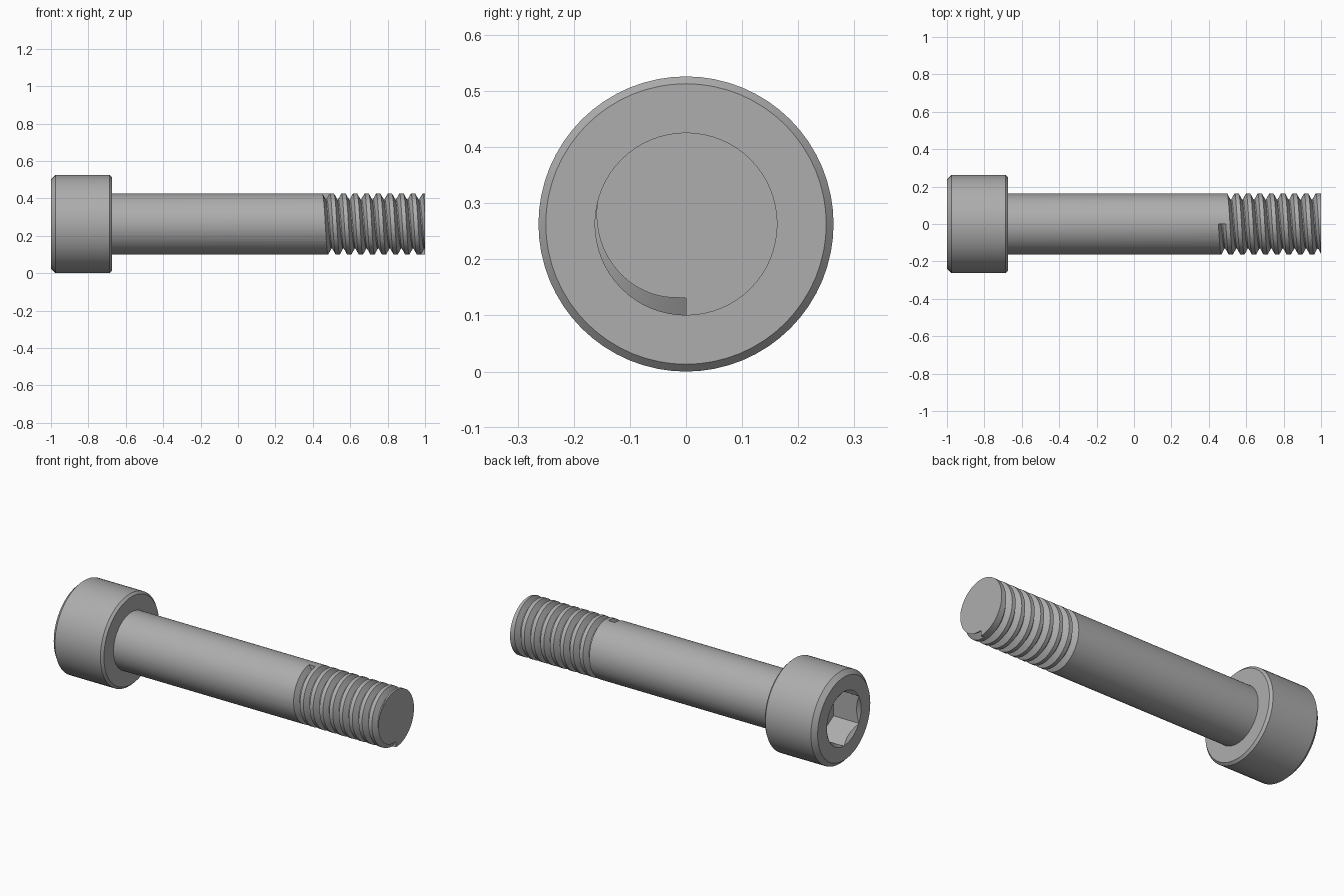
import bpy, bmesh, math
from mathutils import Vector

if "Cube" in bpy.data.objects:
    bpy.data.objects.remove(bpy.data.objects["Cube"])

AXIS_Z = 0.263        # height of the screw axis
SEG = 64              # sides of the round parts
SHANK_R = 0.163
PITCH = 0.062
TURNS = 8.5

steel = bpy.data.materials.new("grey steel")
steel.use_nodes = True
steel.diffuse_color = (0.42, 0.42, 0.42, 1)
steel.node_tree.nodes["Principled BSDF"].inputs["Base Color"].default_value = (0.42, 0.42, 0.42, 1)


def ring_point(x, r, a):
    """Point around the screw axis; angle 0 is up, growing towards the front."""
    return Vector((x, -r * math.sin(a), AXIS_Z + r * math.cos(a)))


def loft(name, rings, closed_ends=True):
    """Skin a list of equal-length point rings and cap both ends."""
    bm = bmesh.new()
    loops = [[bm.verts.new(p) for p in ring] for ring in rings]
    n = len(loops[0])
    for a, b in zip(loops, loops[1:]):
        for i in range(n):
            j = (i + 1) % n
            bm.faces.new((a[i], a[j], b[j], b[i]))
    if closed_ends:
        bm.faces.new(loops[0])
        bm.faces.new(loops[-1])
    bmesh.ops.recalc_face_normals(bm, faces=bm.faces)
    mesh = bpy.data.meshes.new(name)
    bm.to_mesh(mesh)
    bm.free()
    ob = bpy.data.objects.new(name, mesh)
    bpy.context.collection.objects.link(ob)
    mesh.materials.append(steel)
    return ob


def lathe(name, profile, seg=SEG):
    return loft(name, [[ring_point(x, r, 2 * math.pi * i / seg) for i in range(seg)]
                       for x, r in profile])


def cut(ob, cutter):
    """Subtract the cutter, then discard it."""
    mod = ob.modifiers.new("cut", "BOOLEAN")
    mod.operation, mod.solver, mod.object = "DIFFERENCE", "EXACT", cutter
    bpy.ops.object.select_all(action="DESELECT")
    bpy.context.view_layer.objects.active = ob
    ob.select_set(True)
    bpy.ops.object.modifier_apply(modifier=mod.name)
    bpy.data.objects.remove(cutter)


def smooth(ob, degrees):
    bpy.ops.object.select_all(action="DESELECT")
    bpy.context.view_layer.objects.active = ob
    ob.select_set(True)
    bpy.ops.object.shade_smooth_by_angle(angle=math.radians(degrees))


# Cylindrical head with chamfered rims and a hexagonal socket
head = lathe("head", [(-1.0, 0.238), (-0.975, 0.263), (-0.687, 0.263), (-0.674, 0.25)])
cut(head, lathe("socket_cutter", [(-1.1, 0.156), (-0.84, 0.156)], 6))
cut(head, lathe("socket_chamfer_cutter", [(-1.02, 0.182), (-0.98, 0.128)]))
smooth(head, 25)

# Shank with a right-handed V groove wound around its end
shank = lathe("threaded_shank", [(-0.69, SHANK_R), (1.0, SHANK_R)])
groove = [(-0.0255, 0.010), (-0.003, -0.031), (0.003, -0.031), (0.0255, 0.010)]
steps = int(TURNS * SEG)
coil = [[ring_point(0.471 + PITCH * k / SEG + dx, SHANK_R + dr, 2 * math.pi * k / SEG)
         for dx, dr in groove] for k in range(steps + 1)]
cut(shank, loft("thread_cutter", coil))
smooth(shank, 25)
